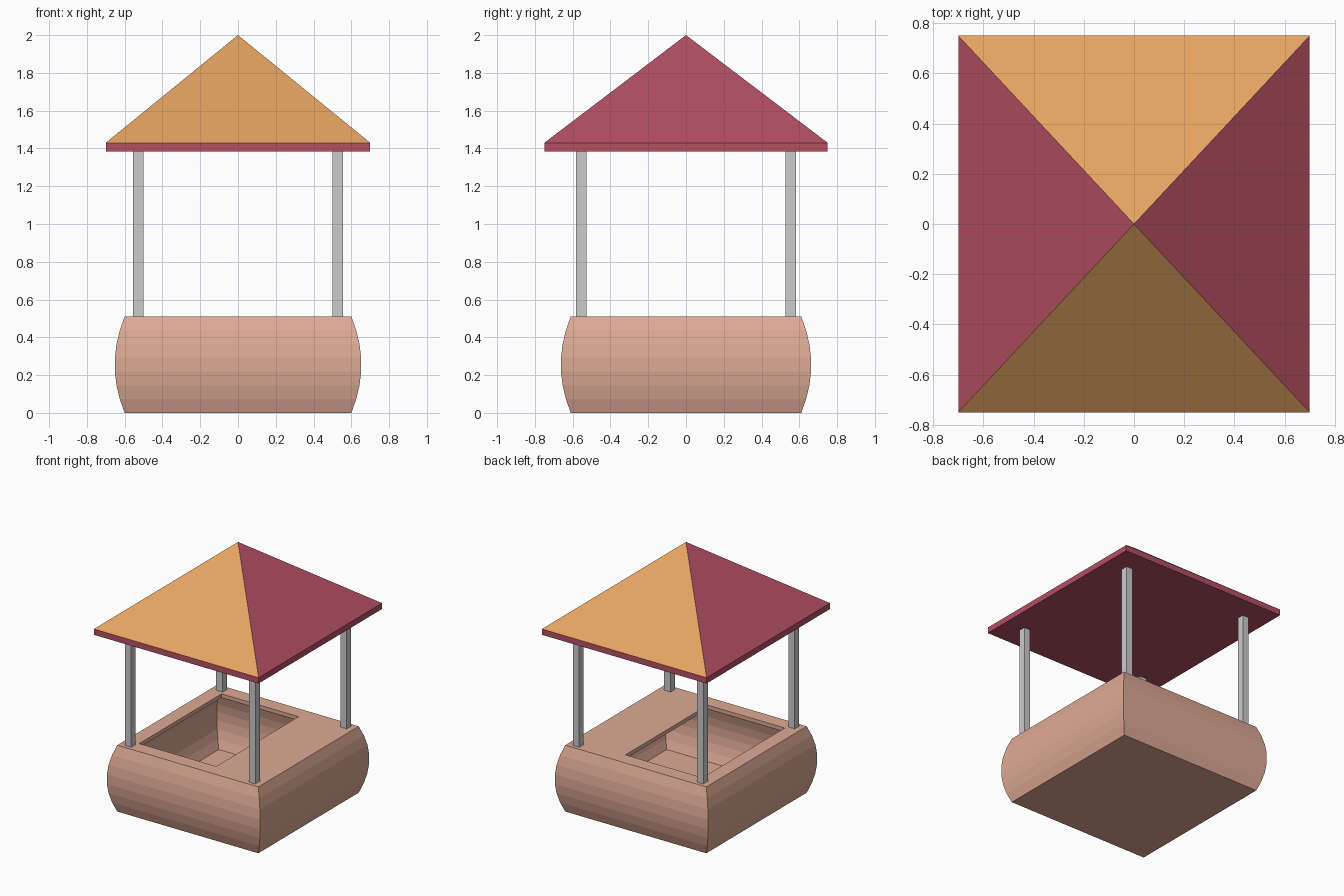
import bpy, bmesh

if "Cube" in bpy.data.objects:
    bpy.data.objects.remove(bpy.data.objects["Cube"])


def material(name, rgb):
    m = bpy.data.materials.new(name)
    m.diffuse_color = (*rgb, 1)
    m.use_nodes = True
    m.node_tree.nodes["Principled BSDF"].inputs["Base Color"].default_value = m.diffuse_color
    return m


def make_object(name, bm, *mats):
    bmesh.ops.recalc_face_normals(bm, faces=bm.faces[:])
    me = bpy.data.meshes.new(name)
    bm.to_mesh(me)
    bm.free()
    for m in mats:
        me.materials.append(m)
    ob = bpy.data.objects.new(name, me)
    bpy.context.collection.objects.link(ob)
    return ob


def loft(rings):
    """Join rectangular rings (x0, x1, y0, y1, z), closing both ends."""
    bm = bmesh.new()
    loops = [[bm.verts.new(p) for p in
              ((a, c, z), (b, c, z), (b, d, z), (a, d, z))]
             for a, b, c, d, z in rings]
    for lo, hi in zip(loops, loops[1:]):
        for i in range(4):
            j = (i + 1) % 4
            bm.faces.new((lo[i], lo[j], hi[j], hi[i]))
    bm.faces.new(loops[0])
    bm.faces.new(loops[-1])
    return bm


def bulged(hx, hy, z0, z1, bulge, steps=7):
    """Rectangular rings whose sides bow outwards at mid height."""
    rings = []
    for i in range(steps + 1):
        t = i / steps
        b = bulge * (1 - (2 * t - 1) ** 2)
        rings.append((-hx - b, hx + b, -hy - b, hy + b, z0 + (z1 - z0) * t))
    return rings


clay = material("clay", (0.73, 0.40, 0.30))
red = material("roof_red", (0.46, 0.08, 0.125))
orange = material("roof_orange", (0.79, 0.37, 0.12))

# Hollow bulged basin with a rim and a wide shelf over its right side
TOP, WALL = 0.51, 0.03
opening = (-0.49, 0.165, -0.50, 0.50)
outer = bulged(0.60, 0.61, 0, TOP, 0.053)
inner = bulged(0.60 - WALL, 0.61 - WALL, WALL, TOP - WALL, 0.053)
rings = outer + [(*opening, TOP), (*opening, TOP - WALL)] + inner[::-1]
make_object("basin", loft(rings), clay)

# Four corner posts
for sx, side in ((-1, "left"), (1, "right")):
    for sy, end in ((-1, "front"), (1, "back")):
        x, y, h = 0.528 * sx, 0.555 * sy, 0.027
        post = loft([(x - h, x + h, y - h, y + h, z) for z in (0.505, 1.39)])
        make_object(f"{end}_{side}_post", post)

# Roof: shallow eave with a four-sided pyramid, alternating colours
bm = loft([(-0.70, 0.70, -0.75, 0.75, z) for z in (1.385, 1.43)])
bm.faces.ensure_lookup_table()
top = bm.faces[-1]
for f in bmesh.ops.poke(bm, faces=[top])["faces"]:
    f.material_index = int(abs(f.calc_center_median().y) > 0.1)
for v in bm.verts:
    if abs(v.co.x) < 0.01 and abs(v.co.y) < 0.01:
        v.co.z = 2.0
make_object("roof", bm, red, orange)
